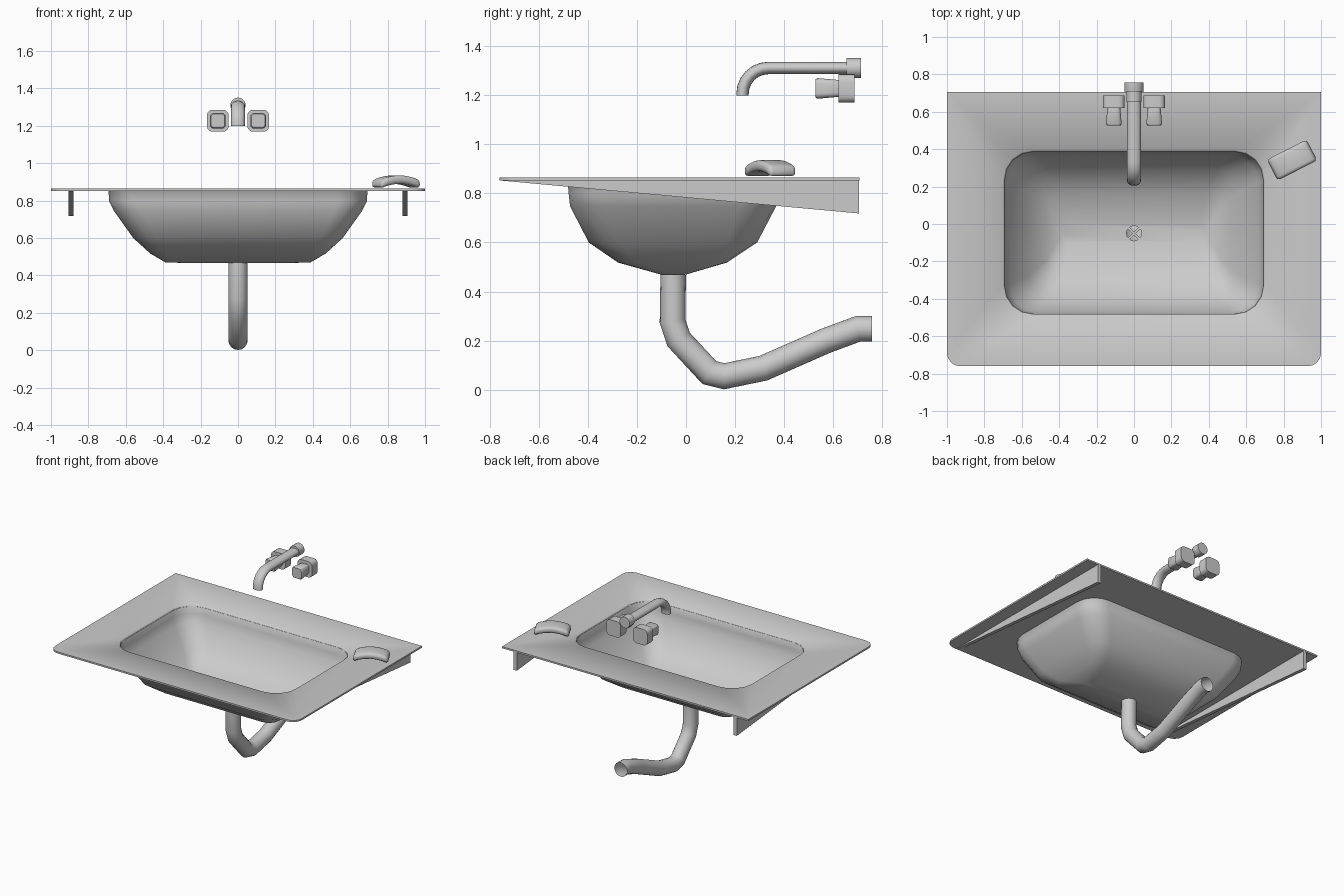
import bpy, bmesh, math
from math import sin, cos, pi
from mathutils import Vector, Matrix

cube = bpy.data.objects.get("Cube")
if cube:
    bpy.data.objects.remove(cube, do_unlink=True)

GREY = (0.6, 0.6, 0.6, 1)
ceramic = bpy.data.materials.new("light grey")
ceramic.use_nodes = True
ceramic.diffuse_color = GREY
ceramic.node_tree.nodes["Principled BSDF"].inputs["Base Color"].default_value = GREY


def finish(name, bm, angle=40, recalc=True):
    """Turn a bmesh into a shaded object."""
    bmesh.ops.remove_doubles(bm, verts=bm.verts, dist=1e-5)
    if recalc:
        bmesh.ops.recalc_face_normals(bm, faces=bm.faces)
    mesh = bpy.data.meshes.new(name)
    bm.to_mesh(mesh)
    bm.free()
    mesh.materials.append(ceramic)
    ob = bpy.data.objects.new(name, mesh)
    bpy.context.collection.objects.link(ob)
    bpy.ops.object.select_all(action='DESELECT')
    ob.select_set(True)
    bpy.context.view_layer.objects.active = ob
    bpy.ops.object.shade_smooth_by_angle(angle=math.radians(angle))
    return ob


def loft(rings, cap_start=False, cap_end=False):
    """Skin a list of equally long point loops."""
    bm = bmesh.new()
    loops = [[bm.verts.new(p) for p in ring] for ring in rings]
    n = len(loops[0])
    for a, b in zip(loops, loops[1:]):
        for i in range(n):
            j = (i + 1) % n
            bm.faces.new((a[i], a[j], b[j], b[i]))
    if cap_start:
        bm.faces.new(loops[0][::-1])
    if cap_end:
        bm.faces.new(loops[-1])
    return bm


def rounded_rect(hx, y0, y1, z, r_front, r_back=None, seg=4):
    """Counter-clockwise rounded rectangle at height z."""
    r_back = r_front if r_back is None else r_back
    pts = []
    for k, (sx, y, r) in enumerate(((1, y1, r_back), (-1, y1, r_back),
                                    (-1, y0, r_front), (1, y0, r_front))):
        sy = 1 if k < 2 else -1
        for i in range(seg + 1):
            a = (k + i / seg) * pi / 2
            pts.append((sx * (hx - r) + r * cos(a), y - sy * r + r * sin(a), z))
    return pts


def tube(name, path, rx, rn, sides=16, capped=False):
    """Sweep an ellipse along a (y, z) path."""
    pts = [Vector(p) for p in path]
    rings = []
    for i, p in enumerate(pts):
        d_in = (p - pts[max(i - 1, 0)]).normalized()
        d_out = (pts[min(i + 1, len(pts) - 1)] - p).normalized()
        t = (d_in + d_out).normalized()
        stretch = 1 / max(t.dot(d_out if i == 0 else d_in), 0.5)
        nrm = Vector((-t.y, t.x)) * rn * stretch
        rings.append([(rx * cos(2 * pi * k / sides),
                       p.x + nrm.x * sin(2 * pi * k / sides),
                       p.y + nrm.y * sin(2 * pi * k / sides)) for k in range(sides)])
    return finish(name, loft(rings, capped, capped), 50)


# Basin: slab underside, edge, top, rounded lip and bowl in one skin
TOP, UNDER = 0.864, 0.852
rings = [rounded_rect(0.69, -0.48, 0.385, UNDER, 0.15),
         rounded_rect(1, -0.76, 0.706, UNDER, 0.07, 0),
         rounded_rect(1, -0.76, 0.706, TOP, 0.07, 0),
         rounded_rect(0.70, -0.49, 0.395, TOP, 0.16)]
for hx, y0, y1, z, r in ((0.692, -0.482, 0.387, 0.856, 0.15),
                         (0.69, -0.478, 0.382, 0.80, 0.15),
                         (0.665, -0.472, 0.367, 0.747, 0.15),
                         (0.56, -0.396, 0.29, 0.60, 0.12),
                         (0.47, -0.277, 0.167, 0.518, 0.08),
                         (0.385, -0.098, -0.005, 0.468, 0.04),
                         (0.04, -0.09, -0.01, 0.467, 0.04)):
    rings.append(rounded_rect(hx, y0, y1, z, r))
finish("basin", loft(rings), 60, recalc=False)

# Drain strainer: a cross and a rim leaving four openings
bm = bmesh.new()
for turn in (pi / 4, 3 * pi / 4):
    bmesh.ops.create_cube(bm, size=1, matrix=Matrix.Translation((0, -0.05, 0.466))
                          @ Matrix.Rotation(turn, 4, 'Z')
                          @ Matrix.Diagonal((0.08, 0.014, 0.005, 1)))
finish("drain_cross", bm)

# Side brackets: thin wedges under the slab
for side, name in ((-1, "right_bracket"), (1, "left_bracket")):
    wedge = ((-0.755, UNDER), (0.705, 0.718), (0.705, UNDER))
    rings = [[(side * x, y, z) for y, z in wedge] for x in (0.88, 0.906)]
    finish(name, loft(rings, True, True), 20)

# Waste pipe, open at both ends
tube("waste_pipe", ((-0.052, 0.468), (-0.055, 0.28), (-0.03, 0.205), (0.095, 0.07),
                    (0.155, 0.055), (0.315, 0.088), (0.57, 0.2), (0.70, 0.248),
                    (0.757, 0.248)), 0.052, 0.052)

# Spout with a quarter bend, and its wall flange
bend = [(0.335 - 0.105 * cos(a), 1.205 + 0.105 * sin(a))
        for a in (i * pi / 12 for i in range(7))]
tube("spout", [(0.23, 1.198)] + bend + [(0.66, 1.31)], 0.037, 0.025, capped=True)
tube("spout_flange", ((0.653, 1.31), (0.712, 1.31)), 0.041, 0.041, 20, True)

# Tap handles: rounded square plate with a flared grip
for side, name in ((-1, "right_tap"), (1, "left_tap")):
    for part, stations in (("plate", ((0.686, 0.058), (0.62, 0.058))),
                           ("grip", ((0.625, 0.034), (0.535, 0.042), (0.527, 0.037)))):
        rings = []
        for y, h in stations:
            ring = rounded_rect(h, -h, h, 0, h * 0.5)
            rings.append([(px + side * 0.108, y, 1.227 + py) for px, py, _ in ring])
        finish(f"{name}_{part}", loft(rings, True, True))

# Soap bar: rounded block bowed upward along its length
bm = bmesh.new()
bmesh.ops.create_cube(bm, size=1, matrix=Matrix.Diagonal((0.235, 0.125, 0.045, 1)))
bmesh.ops.bevel(bm, geom=bm.edges[:], offset=0.018, segments=3, profile=0.5, affect='EDGES')
for x in (-0.08, -0.04, 0, 0.04, 0.08):
    bmesh.ops.bisect_plane(bm, geom=bm.verts[:] + bm.edges[:] + bm.faces[:],
                           plane_co=(x, 0, 0), plane_no=(1, 0, 0))
for v in bm.verts:
    v.co.z += 0.026 * (1 - (v.co.x / 0.1175) ** 2)
bm.transform(Matrix.Translation((0.845, 0.342, TOP + 0.0225))
             @ Matrix.Rotation(math.radians(27), 4, 'Z'))
finish("soap_bar", bm, 60)
